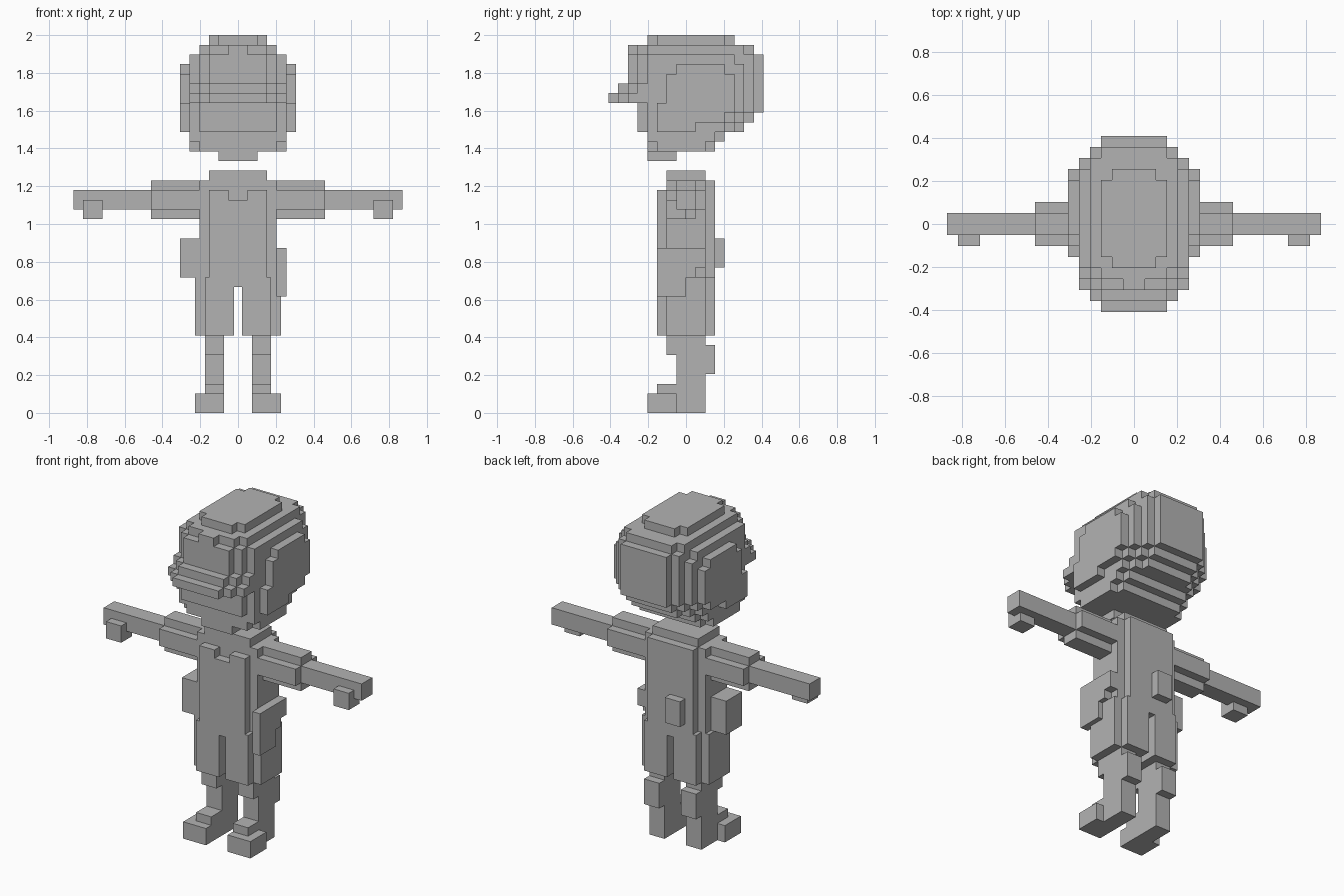
import bpy, bmesh, math
from mathutils import Vector

cube = bpy.data.objects.get("Cube")
if cube:
    bpy.data.objects.remove(cube, do_unlink=True)

U = 2 / 39  # edge length of one block

grey = bpy.data.materials.new("plain grey")
grey.use_nodes = True
COLOUR = (0.45, 0.45, 0.45, 1)
grey.diffuse_color = COLOUR
grey.node_tree.nodes["Principled BSDF"].inputs["Base Color"].default_value = COLOUR

SIDES = [((1, 0, 0), (0, 1, 0), (0, 0, 1)), ((0, 1, 0), (0, 0, 1), (1, 0, 0)),
         ((0, 0, 1), (1, 0, 0), (0, 1, 0))]


def flip(boxes):
    return [(-b[1], -b[0], *b[2:]) for b in boxes]


def part(name, boxes, cut=(), squeeze=0.0):
    """Fuse block boxes (x0, x1, y0, y1, z0, z1) into one outer skin."""
    def cells(items):
        return {(x, y, z) for x0, x1, y0, y1, z0, z1 in items
                for x in range(x0, x1) for y in range(y0, y1) for z in range(z0, z1)}
    solid = cells(boxes) - cells(cut)
    bm = bmesh.new()
    for c in solid:
        for n, a, b in SIDES:
            n, a, b, p = Vector(n), Vector(a), Vector(b), Vector(c)
            for s in (1, -1):
                if tuple(int(v) for v in p + n * s) in solid:
                    continue
                o = p + n if s > 0 else p
                loop = [o, o + a, o + a + b, o + b]
                bm.faces.new([bm.verts.new(v) for v in (loop if s > 0 else loop[::-1])])
    bmesh.ops.remove_doubles(bm, verts=bm.verts, dist=0.001)
    # pull both halves towards the centre line
    for v in bm.verts:
        if abs(v.co.x) > 0.5:
            v.co.x -= math.copysign(squeeze, v.co.x)
        v.co *= U
    bmesh.ops.dissolve_limit(bm, angle_limit=0.01, verts=bm.verts, edges=bm.edges)
    me = bpy.data.meshes.new(name)
    bm.to_mesh(me)
    bm.free()
    me.materials.append(grey)
    ob = bpy.data.objects.new(name, me)
    bpy.context.collection.objects.link(ob)
    return ob


# Head with cap: for each half width, rows of (z0, z1, y0, y1)
HEAD = {
    2: [(26, 27, -4, -1), (38, 39, -4, 5)],
    1: [(37, 38, -6, 7)],
    3: [(27, 28, -4, 3), (28, 29, -4, 4), (29, 30, -5, 6), (30, 31, -5, 7),
        (31, 32, -5, 8), (32, 33, -8, 8), (33, 34, -7, 8), (34, 37, -6, 8),
        (37, 38, -5, 7), (38, 39, -3, 4)],
    4: [(27, 28, -4, 3), (28, 29, -4, 4), (29, 30, -5, 5), (30, 31, -5, 6),
        (31, 32, -5, 7), (32, 33, -7, 7), (33, 34, -6, 7), (34, 37, -5, 7),
        (37, 38, -4, 6)],
    5: [(27, 28, -3, 2), (28, 29, -4, 3), (29, 30, -4, 4), (30, 31, -4, 5),
        (31, 32, -4, 6), (32, 33, -6, 6), (33, 34, -5, 6), (34, 36, -4, 6),
        (36, 37, -4, 5)],
    6: [(29, 30, -3, 1), (30, 31, -3, 4), (31, 32, -3, 5), (32, 35, -2, 5),
        (35, 36, -1, 4)],
}
part("head", [(-w, w, y0, y1, z0, z1) for w, rows in HEAD.items()
              for z0, z1, y0, y1 in rows])

# Torso with collar, front and back panels, and a neck notch
part("torso", [(-4, 4, -2, 2, 14, 24), (-3, 3, -2, 2, 24, 25),
               (-3, 3, -3, -2, 14, 23), (-3, 3, 2, 3, 14, 24)],
     cut=[(-1, 1, -3, -2, 22, 23)])

# Trousers: two wide legs joined by a waistband
leg = [(1, 5, -2, 2, 8, 14), (1, 4, -3, 3, 8, 14)]
part("trousers", leg + flip(leg) + [(-1, 1, -3, 3, 13, 14)], squeeze=0.57)

# Limbs, built for the left and flipped for the right
LIMBS = {
    "sleeve": ([(4, 9, -1, 1, 20, 24), (4, 9, -2, 2, 21, 23)], 0),
    "forearm": ([(9, 17, -1, 1, 21, 23)], 0),
    "thumb": ([(14, 16, -2, -1, 20, 22), (14, 16, -1, 0, 20, 21)], 0),
    "lower_leg": ([(2, 4, -2, 2, 6, 8), (2, 4, -1, 2, 2, 6), (2, 4, 2, 3, 4, 7)], 0.57),
    "foot": ([(2, 5, -4, -1, 0, 2), (2, 4, -1, 2, 0, 2), (2, 4, -3, -1, 2, 3)], 0.57),
}
for name, (boxes, squeeze) in LIMBS.items():
    part("left_" + name, boxes, squeeze=squeeze)
    part("right_" + name, flip(boxes), squeeze=squeeze)

# Belt gear: stepped holster, side pouch, back pouch
part("holster", [(4, 5, -3, 0, 12, 17), (4, 5, 0, 1, 14, 17), (4, 5, 1, 2, 15, 17)])
part("side_pouch", [(-6, -4, -2, 1, 14, 18)])
part("back_pouch", [(-2, 0, 3, 4, 15, 18)])
